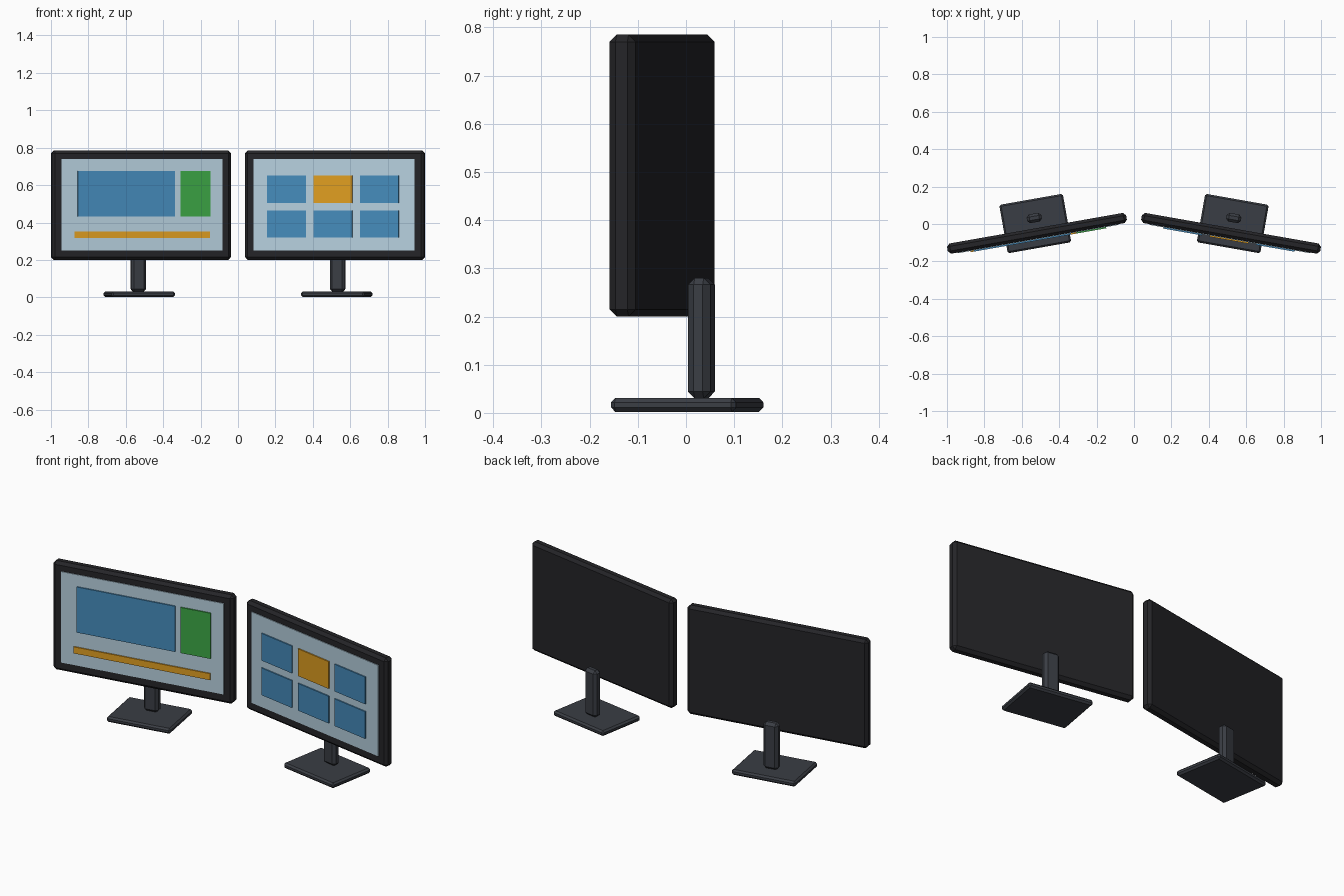
import bpy, math
from mathutils import Matrix

if "Cube" in bpy.data.objects:
    bpy.data.objects.remove(bpy.data.objects["Cube"])


def material(name, rgb):
    mat = bpy.data.materials.new(name)
    mat.diffuse_color = (*rgb, 1)
    mat.use_nodes = True
    mat.node_tree.nodes["Principled BSDF"].inputs["Base Color"].default_value = mat.diffuse_color
    return mat


CASE = material("case_black", (0.018, 0.018, 0.021))
STAND = material("stand_grey", (0.042, 0.047, 0.058))
GLASS = material("screen_pale", (0.47, 0.63, 0.73))
BLUE = material("panel_blue", (0.06, 0.26, 0.50))
GREEN = material("panel_green", (0.045, 0.38, 0.06))
ORANGE = material("panel_orange", (0.74, 0.34, 0.015))


def box(name, frame, centre, size, mat, chamfer=0):
    """Box placed in a monitor's local frame, with optional chamfered edges."""
    bpy.ops.mesh.primitive_cube_add(size=1)
    obj = bpy.context.object
    obj.name = name
    obj.data.transform(Matrix.Diagonal((*size, 1)))
    obj.matrix_world = frame @ Matrix.Translation(centre)
    obj.data.materials.append(mat)
    if chamfer:
        bevel = obj.modifiers.new("chamfer", "BEVEL")
        bevel.width = chamfer
        bevel.segments = 1
    return obj


FRONT = -0.0805  # local y of the case front face


def monitor(side, sign, tiles):
    # Each monitor is toed in by ten degrees
    frame = (Matrix.Translation((sign * 0.528, 0.0025, 0))
             @ Matrix.Rotation(math.radians(-10 * sign), 4, "Z"))
    # Stand
    box(f"{side}_base", frame, (0, 0, 0.0165), (0.345, 0.263, 0.029), STAND, 0.009)
    box(f"{side}_neck", frame, (0, 0.03, 0.155), (0.08, 0.047, 0.25), STAND, 0.014)
    # Case and display
    box(f"{side}_case", frame, (0, -0.053, 0.4925), (0.972, 0.055, 0.585), CASE, 0.015)
    box(f"{side}_screen", frame, (0, FRONT, 0.495), (0.874, 0.008, 0.489), GLASS)
    # Raised window tiles: name, x, z, width, height, material
    for name, x, z, w, h, mat in tiles:
        box(f"{side}_{name}", frame, (x, FRONT - 0.004, z), (w, 0.013, h), mat)


# Left display: large window, side window and bottom bar
monitor("left", -1, [
    ("main_window", -0.085, 0.554, 0.528, 0.245, BLUE),
    ("side_window", 0.289, 0.554, 0.161, 0.245, GREEN),
    ("bottom_bar", 0.0, 0.334, 0.735, 0.035, ORANGE),
])

# Right display: three by two grid of tiles with one highlighted
grid = []
for row, z in enumerate((0.578, 0.392)):
    for col in range(3):
        mat = ORANGE if (row, col) == (0, 1) else BLUE
        grid.append((f"tile_{row}_{col}", (col - 1) * 0.252 - 0.005, z, 0.21, 0.146, mat))
monitor("right", 1, grid)
